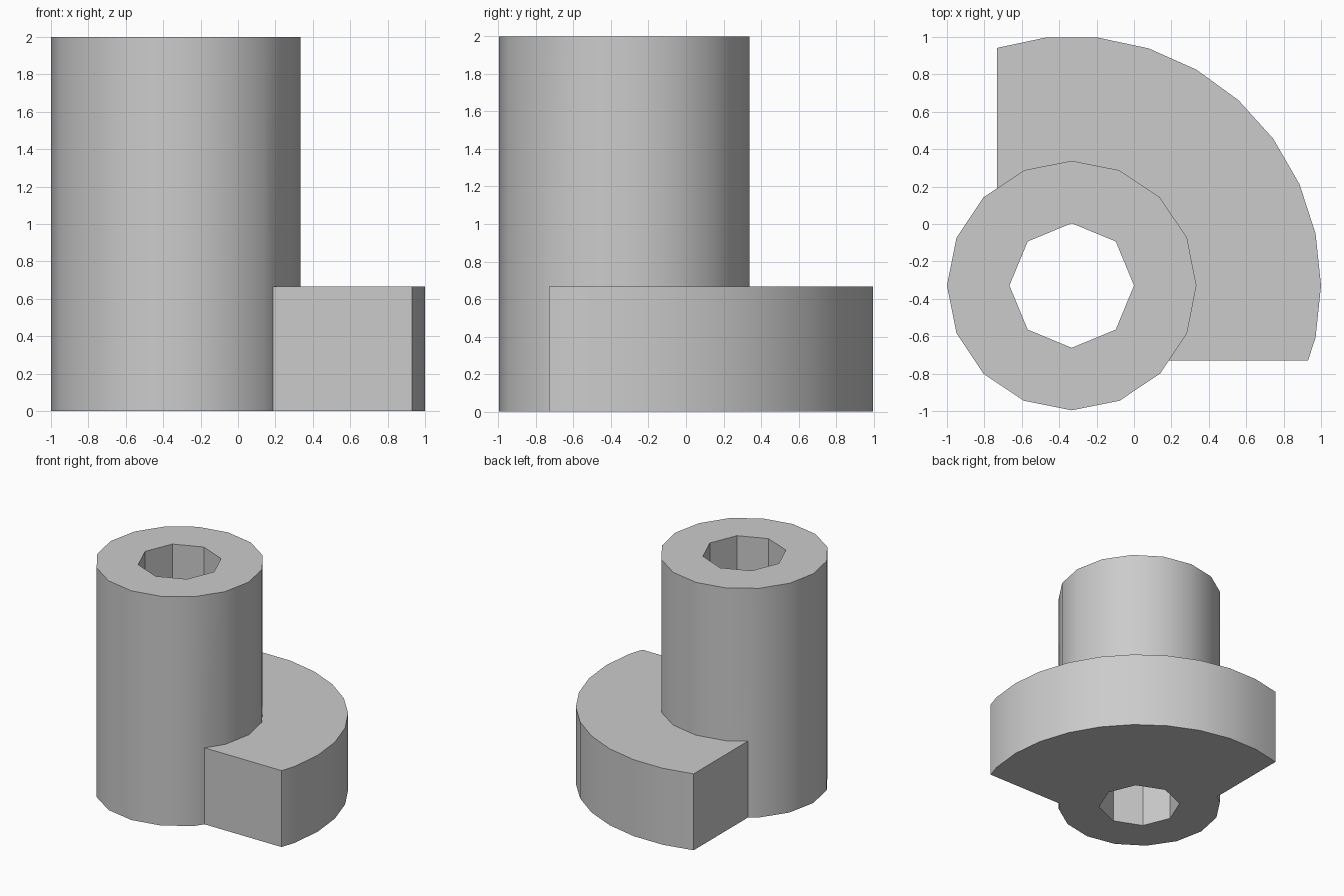
import bpy
import bmesh
from math import cos, sin, tau, radians
from mathutils import Vector

default = bpy.data.objects.get("Cube")
if default:
    bpy.data.objects.remove(default, do_unlink=True)

AXIS = Vector((-0.333, -0.329, 0))  # shared axis of shaft, bore and cam
EDGE = 0.4                          # how far the cam reaches past the axis

grey = bpy.data.materials.new("plain grey")
grey.use_nodes = True
colour = (0.6, 0.6, 0.6, 1)
grey.diffuse_color = colour
grey.node_tree.nodes["Principled BSDF"].inputs["Base Color"].default_value = colour


def prism(name, radius, sides, bottom, top, cuts=()):
    """Upright prism round the axis, trimmed on the outer side of each cut normal."""
    bm = bmesh.new()
    ring = [bm.verts.new((radius * cos(tau * i / sides), radius * sin(tau * i / sides), bottom))
            for i in range(sides)]
    base = bm.faces.new(ring)
    up = bmesh.ops.extrude_face_region(bm, geom=[base], use_keep_orig=True)["geom"]
    bmesh.ops.translate(bm, vec=(0, 0, top - bottom),
                        verts=[v for v in up if isinstance(v, bmesh.types.BMVert)])
    for normal in cuts:
        n = Vector(normal)
        cut = bmesh.ops.bisect_plane(bm, geom=bm.verts[:] + bm.edges[:] + bm.faces[:],
                                     plane_co=n * EDGE, plane_no=n, clear_outer=True)
        bmesh.ops.holes_fill(bm, edges=[e for e in cut["geom_cut"]
                                        if isinstance(e, bmesh.types.BMEdge)])
    bmesh.ops.translate(bm, vec=AXIS, verts=bm.verts)
    bmesh.ops.recalc_face_normals(bm, faces=bm.faces)
    mesh = bpy.data.meshes.new(name)
    bm.to_mesh(mesh)
    bm.free()
    mesh.materials.append(grey)
    obj = bpy.data.objects.new(name, mesh)
    bpy.context.collection.objects.link(obj)
    return obj


def combine(target, tool, operation):
    """Apply a boolean and discard the tool object."""
    mod = target.modifiers.new(operation.lower(), "BOOLEAN")
    mod.operation = operation
    mod.solver = "EXACT"
    mod.object = tool
    bpy.context.view_layer.objects.active = target
    bpy.ops.object.modifier_apply(modifier=mod.name)
    bpy.data.objects.remove(tool, do_unlink=True)


# Tall shaft with a trimmed cam sector at its foot
body = prism("cam_shaft", 0.667, 16, 0, 2)
cam = prism("cam_sector", 1.333, 30, 0, 0.667, cuts=[(-1, 0, 0), (0, -1, 0)])
combine(body, cam, "UNION")

# Octagonal bore right through
bore = prism("bore_cutter", 0.333, 8, -0.5, 2.5)
bore.hide_render = True
combine(body, bore, "DIFFERENCE")

# Smooth the round walls, keep the edges crisp
bpy.ops.object.select_all(action="DESELECT")
body.select_set(True)
bpy.context.view_layer.objects.active = body
bpy.ops.object.shade_smooth_by_angle(angle=radians(30))
